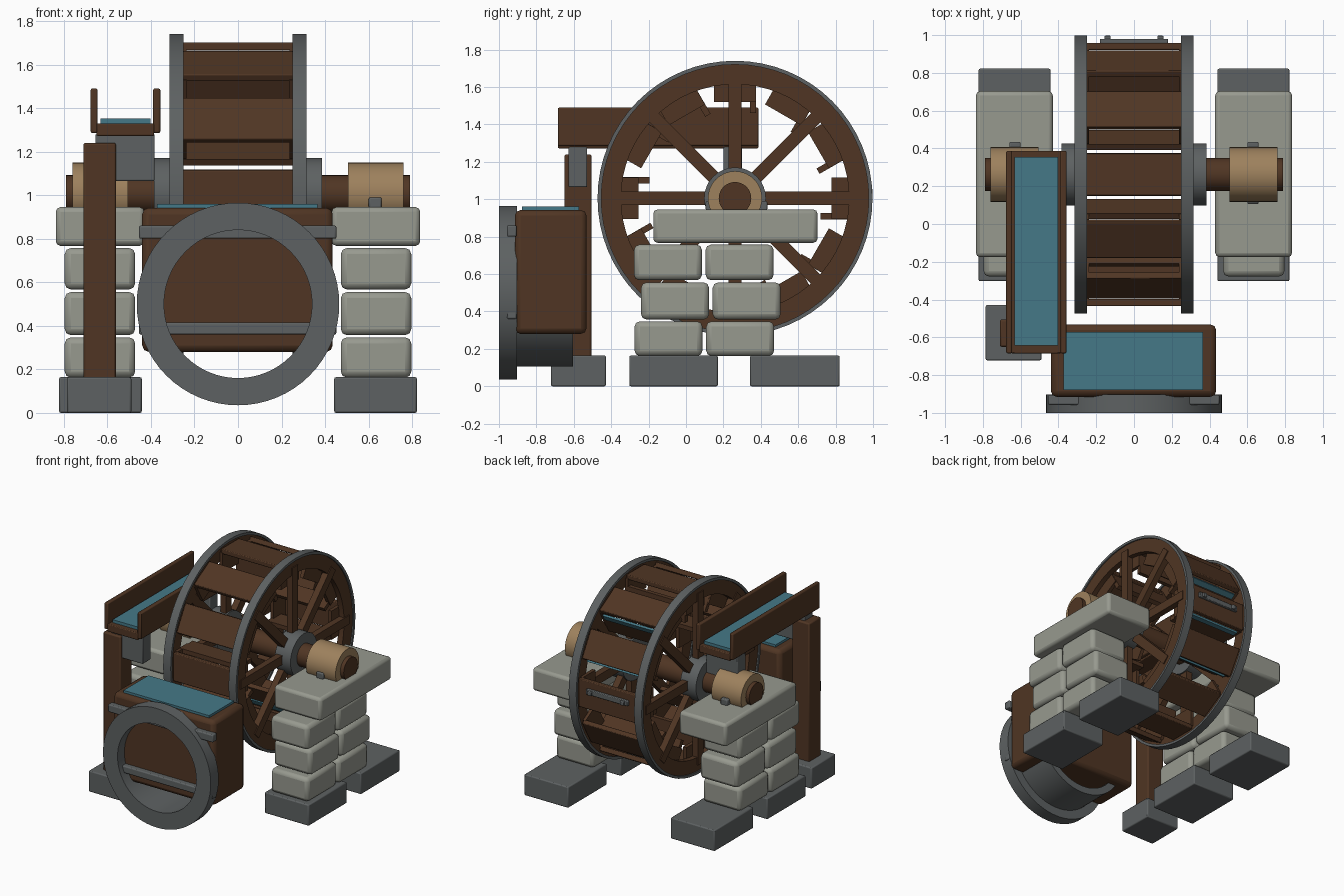
import bpy, bmesh, math
from mathutils import Matrix

old = bpy.data.objects.get("Cube")
if old:
    bpy.data.objects.remove(old, do_unlink=True)


def material(name, rgb):
    m = bpy.data.materials.new(name)
    m.use_nodes = True
    m.diffuse_color = (*rgb, 1)
    m.node_tree.nodes["Principled BSDF"].inputs["Base Color"].default_value = (*rgb, 1)
    return m


WOOD = material("dark wood", (0.08, 0.036, 0.017))
TAN = material("pale wood", (0.34, 0.22, 0.11))
STONE = material("pale stone", (0.31, 0.32, 0.275))
IRON = material("grey iron", (0.11, 0.12, 0.122))
WATER = material("water", (0.06, 0.19, 0.245))

HUB = (0, 0.262, 1.005)


def finish(bm, name, mat, bevel=0, segments=2, origin=(0, 0, 0), angle=0):
    bmesh.ops.recalc_face_normals(bm, faces=bm.faces)
    mesh = bpy.data.meshes.new(name)
    bm.to_mesh(mesh)
    bm.free()
    mesh.materials.append(mat)
    ob = bpy.data.objects.new(name, mesh)
    bpy.context.scene.collection.objects.link(ob)
    ob.location = origin
    ob.rotation_euler.x = angle
    if bevel:
        mod = ob.modifiers.new("rounded edges", 'BEVEL')
        mod.width = bevel
        mod.segments = segments
    bpy.ops.object.select_all(action='DESELECT')
    ob.select_set(True)
    bpy.context.view_layer.objects.active = ob
    bpy.ops.object.shade_smooth_by_angle(angle=math.radians(35))
    return ob


def box(name, mat, xs, ys, zs, bevel=0, **place):
    bm = bmesh.new()
    size = [b - a for a, b in (xs, ys, zs)]
    mid = [(a + b) / 2 for a, b in (xs, ys, zs)]
    bmesh.ops.create_cube(bm, size=1, matrix=Matrix.Translation(mid) @ Matrix.Diagonal((*size, 1)))
    return finish(bm, name, mat, bevel, **place)


def tube(name, mat, axis, centre, span, outer, inner=0, sides=64):
    """Ring or solid cylinder along axis X or Y, from span[0] to span[1]."""
    bm = bmesh.new()
    profile = [(outer, span[0]), (outer, span[1])]
    profile += [(inner, span[1]), (inner, span[0])] if inner else []
    loops = []
    for r, d in profile:
        loop = []
        for i in range(sides):
            a = math.tau * i / sides
            u, v = r * math.cos(a), r * math.sin(a)
            loop.append(bm.verts.new((d, u, v) if axis == 'X' else (u, d, v)))
        loops.append(loop)
    pairs = list(zip(loops, loops[1:] + loops[:1])) if inner else [loops]
    for p, q in pairs:
        for i in range(sides):
            j = (i + 1) % sides
            bm.faces.new((p[i], p[j], q[j], q[i]))
    if not inner:
        for loop in loops:
            bm.faces.new(loop)
    return finish(bm, name, mat, origin=centre)


def mirrored(side, a, b):
    return tuple(sorted((side * a, side * b)))


# Axle, bearings, hubs and wheel sides
tube("axle", WOOD, 'X', HUB, (-0.79, 0.79), 0.087, sides=32)
for side, word in ((1, "left"), (-1, "right")):
    tube(word + "_bearing", TAN, 'X', HUB, mirrored(side, 0.505, 0.76), 0.145, sides=32)
    box(word + "_bearing_pin", IRON, mirrored(side, 0.6, 0.66), (0.105, 0.435), (0.94, 0.99), 0.008)
    tube(word + "_hub_flange", IRON, 'X', HUB, mirrored(side, 0.25, 0.385), 0.165, sides=32)
    tube(word + "_wheel_ring", WOOD, 'X', HUB, mirrored(side, 0.26, 0.305), 0.72, 0.61)
    tube(word + "_iron_tyre", IRON, 'X', HUB, mirrored(side, 0.25, 0.315), 0.735, 0.715)
    for i in range(8):
        box(f"{word}_spoke_{i}", WOOD, mirrored(side, 0.262, 0.312), (0.1, 0.67), (-0.035, 0.035),
            origin=HUB, angle=math.tau * i / 8)

# Buckets around the wheel
for i in range(12):
    place = dict(origin=HUB, angle=math.tau * i / 12)
    box(f"paddle_board_{i}", WOOD, (-0.255, 0.255), (0.66, 0.697), (-0.11, 0.11), 0.006, **place)
    box(f"bucket_floor_{i}", WOOD, (-0.255, 0.255), (0.457, 0.61), (-0.113, -0.08), **place)
    for side, word in ((1, "left"), (-1, "right")):
        box(f"bucket_{word}_cheek_{i}", WOOD, mirrored(side, 0.237, 0.265), (0.515, 0.67),
            (-0.112, 0.112), **place)
    if i in (0, 1, 2, 10, 11):
        box(f"bucket_water_{i}", WATER, (-0.235, 0.235), (0.605, 0.65), (-0.122, -0.104), **place)

# Iron strap on the rear paddle
box("paddle_strap", IRON, (-0.18, 0.18), (0.955, 0.98), (1.02, 1.06), 0.005)
for x in (-0.14, 0.14):
    box("strap_bolt", IRON, (x - 0.016, x + 0.016), (0.975, 0.997), (1.024, 1.056), 0.005)

# Stone piers: staggered rows, a cap slab and two feet each
ROWS = ((0.162, 0.347, -0.275), (0.357, 0.555, -0.24), (0.567, 0.757, -0.278))
for side, word in ((1, "left"), (-1, "right")):
    for row, (low, high, start) in enumerate(ROWS):
        for k in range(2):
            y = start + k * 0.383
            box(f"{word}_pier_stone_{row}_{k}", STONE, mirrored(side, 0.472, 0.796), (y, y + 0.363),
                (low, high), 0.028)
    box(word + "_pier_cap", STONE, mirrored(side, 0.43, 0.837), (-0.175, 0.703), (0.767, 0.945), 0.022)
    for ys in ((-0.303, 0.17), (0.342, 0.822)):
        box(word + "_pier_foot", IRON, mirrored(side, 0.442, 0.822), ys, (0, 0.164), 0.008)

# Flume carrying water to the wheel
box("flume_post_foot", IRON, (-0.785, -0.49), (-0.722, -0.428), (0, 0.164), 0.008)
box("flume_post", WOOD, (-0.71, -0.56), (-0.65, -0.505), (0.15, 1.24), 0.01)
for word, ys in (("front", (-0.628, -0.528)), ("rear", (0.2, 0.3))):
    box(word + "_flume_bracket", IRON, (-0.655, -0.383), ys, (1.065, 1.28), 0.006)
box("flume_floor", WOOD, (-0.65, -0.385), (-0.685, 0.387), (1.272, 1.33), 0.006)
for word, xs in (("right", (-0.677, -0.645)), ("left", (-0.39, -0.357))):
    box(f"flume_{word}_wall", WOOD, xs, (-0.685, 0.387), (1.285, 1.49), 0.008)
box("flume_water", WATER, (-0.632, -0.402), (-0.643, 0.355), (1.325, 1.353))

# Tub with its water, straps and round iron mouth
box("tub", WOOD, (-0.44, 0.435), (-0.915, -0.532), (0.28, 0.942), 0.03)
box("tub_water", WATER, (-0.373, 0.365), (-0.878, -0.572), (0.935, 0.96))
for word, zs in (("upper", (0.8, 0.86)), ("lower", (0.36, 0.415))):
    box(word + "_tub_strap", IRON, (-0.455, 0.452), (-0.957, -0.905), zs, 0.008)
MOUTH = (0, 0, 0.5)
tube("mouth_ring", IRON, 'Y', MOUTH, (-1.0, -0.903), 0.465, 0.34)
tube("mouth_tube", IRON, 'Y', MOUTH, (-0.91, -0.605), 0.395, 0.34)
